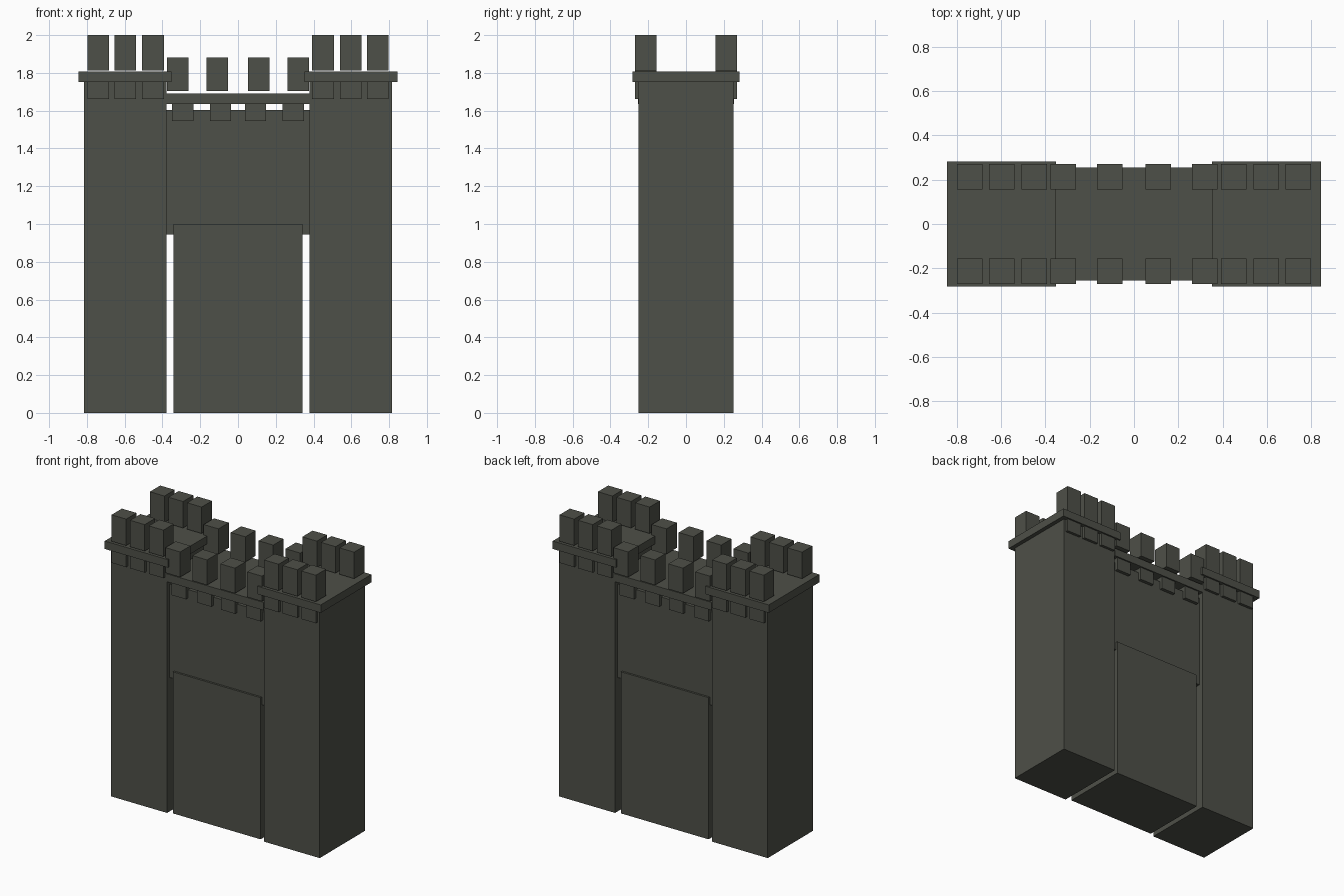
import bpy

if "Cube" in bpy.data.objects:
    bpy.data.objects.remove(bpy.data.objects["Cube"])

stone = bpy.data.materials.new("dark_olive_stone")
stone.diffuse_color = (0.076, 0.080, 0.065, 1.0)
stone.use_nodes = True
stone.node_tree.nodes["Principled BSDF"].inputs["Base Color"].default_value = stone.diffuse_color


def box(name, x0, x1, y0, y1, z0, z1):
    """Axis-aligned block given by its limits."""
    bpy.ops.mesh.primitive_cube_add(
        size=1, location=((x0 + x1) / 2, (y0 + y1) / 2, (z0 + z1) / 2))
    ob = bpy.context.object
    ob.name = name
    ob.scale = (x1 - x0, y1 - y0, z1 - z0)
    bpy.ops.object.transform_apply(location=False, rotation=False, scale=True)
    ob.data.materials.append(stone)
    return ob


def block_row(name, spans, y_in, y_out, z0, z1):
    """Blocks repeated at left/right and front/back."""
    for a, b in spans:
        for sx in (-1, 1):
            for sy in (-1, 1):
                xs = sorted((sx * a, sx * b))
                ys = sorted((sy * y_in, sy * y_out))
                box(name, *xs, *ys, z0, z1)


# Towers with overhanging caps
for s in (-1, 1):
    box("tower", *sorted((s * 0.378, s * 0.815)), -0.252, 0.252, 0, 1.751)
    box("tower_cap", *sorted((s * 0.351, s * 0.844)), -0.282, 0.282, 1.751, 1.807)

# Tower battlements and the brackets under the caps
tower_spans = [(0.393, 0.507), (0.539, 0.653), (0.684, 0.798)]
block_row("tower_merlon", tower_spans, 0.156, 0.271, 1.813, 2.0)
block_row("tower_bracket", tower_spans, 0.156, 0.271, 1.661, 1.751)

# Wall between the towers, its walkway slab and the gate block
box("gate_wall", -0.379, 0.379, -0.222, 0.222, 0.945, 1.604)
box("walkway_slab", -0.379, 0.379, -0.255, 0.255, 1.634, 1.69)
box("gate", -0.342, 0.342, -0.236, 0.236, 0, 1.0)

# Wall battlements and brackets
block_row("wall_merlon", [(0.052, 0.166), (0.262, 0.377)], 0.156, 0.271, 1.703, 1.881)
block_row("wall_bracket", [(0.037, 0.148), (0.235, 0.349)], 0.13, 0.245, 1.544, 1.634)
